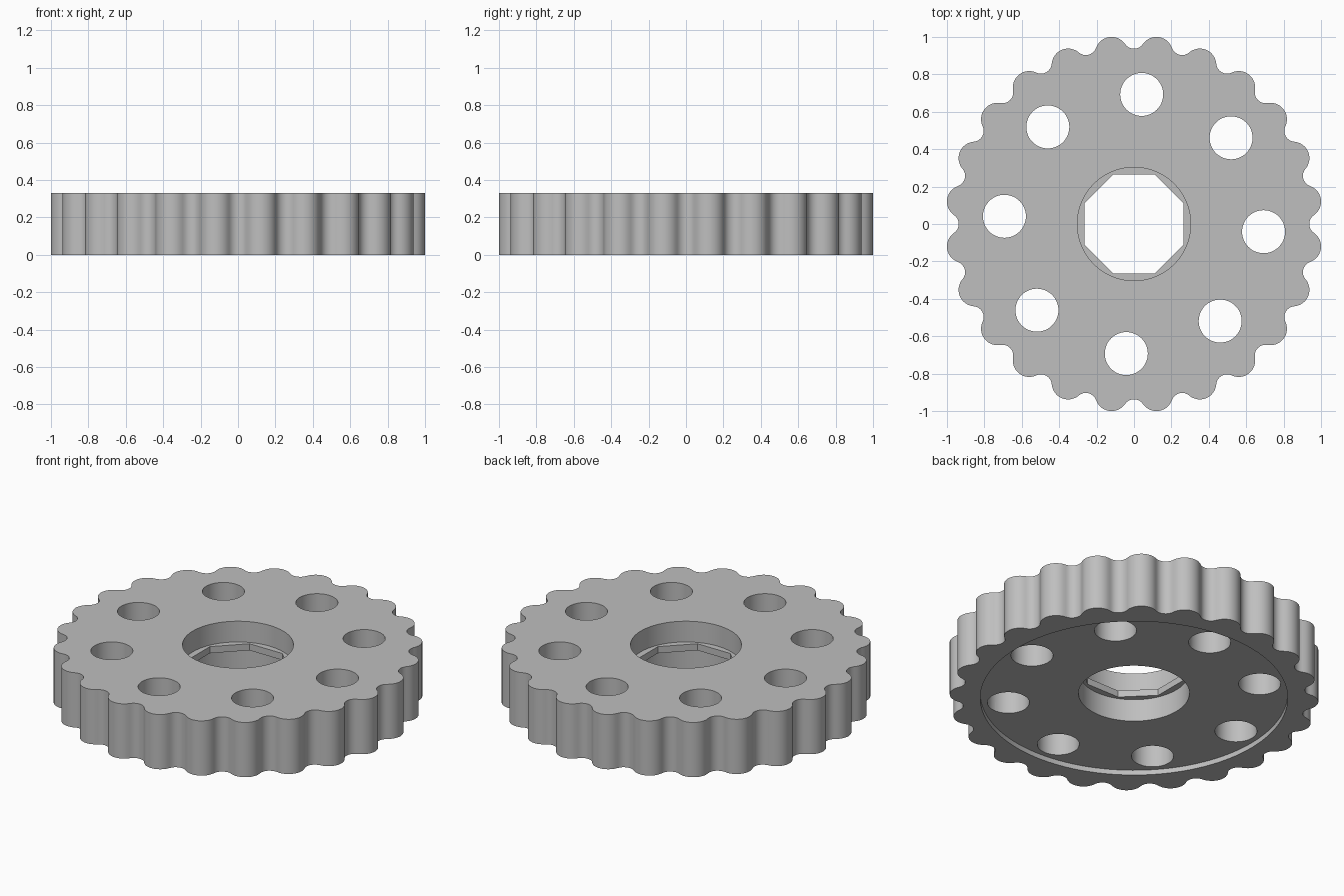
import bpy
import bmesh
from math import sin, cos, pi, radians, atan2, hypot

cube = bpy.data.objects.get("Cube")
if cube:
    bpy.data.objects.remove(cube, do_unlink=True)

HEIGHT = 0.33
TEETH = 24
TOOTH_R, TOOTH_ORBIT = 0.088, 0.92      # rounded tooth and its distance from the axis
GROOVE_R, GROOVE_ORBIT = 0.058, 0.995   # rounded groove between teeth
BORE_R = 0.303
LEDGE_BOTTOM, LEDGE_TOP = 0.165, 0.205

grey = bpy.data.materials.new("grey metal")
grey.use_nodes = True
colour = (0.52, 0.52, 0.52, 1)
grey.diffuse_color = colour
grey.node_tree.nodes["Principled BSDF"].inputs["Base Color"].default_value = colour


def circle(radius, sides, cx=0, cy=0, turn=0):
    return [(cx + radius * cos(turn + 2 * pi * i / sides),
             cy + radius * sin(turn + 2 * pi * i / sides)) for i in range(sides)]


def prism(name, outlines, z0, z1):
    """Extrude closed outlines from z0 to z1 into one object."""
    bm = bmesh.new()
    for outline in outlines:
        base = bm.faces.new([bm.verts.new((x, y, z0)) for x, y in outline])
        top = bmesh.ops.extrude_face_region(bm, geom=[base])["geom"]
        verts = [g for g in top if isinstance(g, bmesh.types.BMVert)]
        bmesh.ops.translate(bm, verts=verts, vec=(0, 0, z1 - z0))
    bmesh.ops.recalc_face_normals(bm, faces=bm.faces)
    mesh = bpy.data.meshes.new(name)
    bm.to_mesh(mesh)
    bm.free()
    mesh.materials.append(grey)
    obj = bpy.data.objects.new(name, mesh)
    bpy.context.collection.objects.link(obj)
    return obj


def scalloped_outline():
    """Convex tooth arcs joined tangentially by concave groove arcs."""
    half = pi / TEETH
    dx = GROOVE_ORBIT - TOOTH_ORBIT * cos(half)
    dy = TOOTH_ORBIT * sin(half)
    slope = atan2(dy, dx)               # tangent direction from tooth to groove
    sweep = slope + half
    points = []
    for k in range(TEETH):
        a = (2 * k + 1) * half
        for i in range(13):
            t = a - sweep + 2 * sweep * i / 12
            points.append((TOOTH_ORBIT * cos(a) + TOOTH_R * cos(t),
                           TOOTH_ORBIT * sin(a) + TOOTH_R * sin(t)))
        g = a + half
        for i in range(1, 8):
            t = g + pi + slope - 2 * slope * i / 8
            points.append((GROOVE_ORBIT * cos(g) + GROOVE_R * cos(t),
                           GROOVE_ORBIT * sin(g) + GROOVE_R * sin(t)))
    return points


# Scalloped wheel
wheel = prism("scalloped_wheel", [scalloped_outline()], 0, HEIGHT)

# Round holes in a ring, slightly turned from the axes
holes = []
for k in range(8):
    a = radians(45 * k - 3.4)
    holes.append(circle(0.115, 48, 0.694 * cos(a), 0.694 * sin(a)))

# Underside recess, holes, and a bore narrowed by an octagonal ledge
octagon = circle(0.265 / cos(pi / 8), 8, turn=pi / 8)
cutters = [
    prism("recess_cutter", [circle(0.84, 128)], -0.1, 0.03),
    prism("hole_cutter", holes, -0.1, 0.5),
    prism("upper_bore_cutter", [circle(BORE_R, 96)], LEDGE_TOP, 0.5),
    prism("lower_bore_cutter", [circle(BORE_R, 96)], -0.1, LEDGE_BOTTOM),
    prism("octagon_cutter", [octagon], -0.2, 0.6),
]
bpy.context.view_layer.objects.active = wheel
for cutter in cutters:
    cutter.hide_render = True
    mod = wheel.modifiers.new(cutter.name, 'BOOLEAN')
    mod.operation = 'DIFFERENCE'
    mod.solver = 'EXACT'
    mod.object = cutter
    bpy.ops.object.modifier_apply(modifier=mod.name)
    bpy.data.objects.remove(cutter, do_unlink=True)

bpy.ops.object.select_all(action='DESELECT')
wheel.select_set(True)
bpy.ops.object.shade_smooth_by_angle(angle=radians(30))
